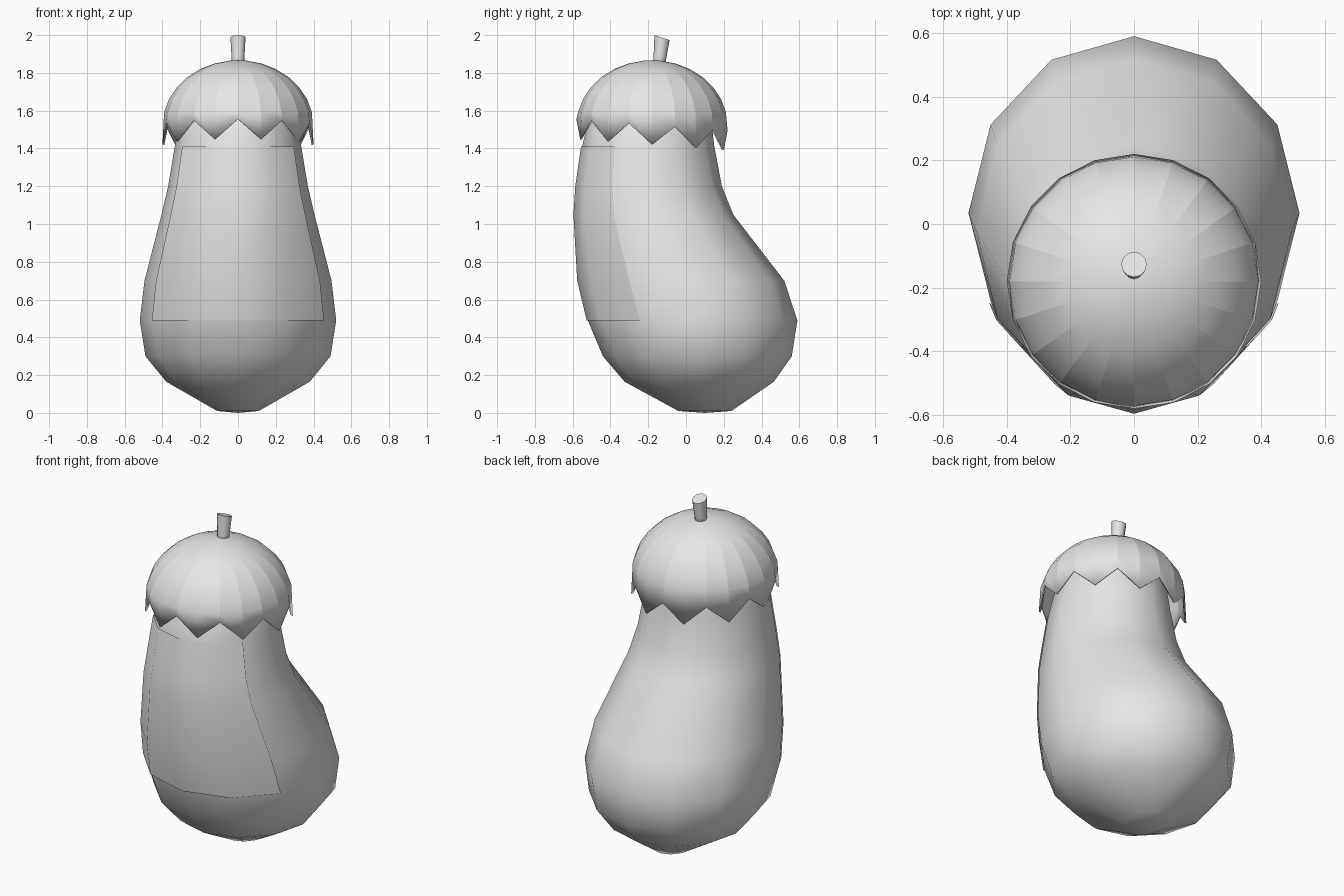
import bpy, bmesh, math

if "Cube" in bpy.data.objects:
    bpy.data.objects.remove(bpy.data.objects["Cube"])

grey = bpy.data.materials.new("plain grey")
grey.diffuse_color = (0.8, 0.8, 0.8, 1)
grey.use_nodes = True
grey.node_tree.nodes["Principled BSDF"].inputs["Base Color"].default_value = grey.diffuse_color


def make(name, verts, faces):
    me = bpy.data.meshes.new(name)
    me.from_pydata(verts, [], faces)
    bm = bmesh.new()
    bm.from_mesh(me)
    bmesh.ops.recalc_face_normals(bm, faces=bm.faces)
    bm.to_mesh(me)
    bm.free()
    me.materials.append(grey)
    for p in me.polygons:
        p.use_smooth = True
    ob = bpy.data.objects.new(name, me)
    bpy.context.collection.objects.link(ob)
    return ob


def bridge(rows, n, closed=True):
    # quads between successive rings of n points
    m = n if closed else n - 1
    return [(r * n + i, r * n + (i + 1) % n, (r + 1) * n + (i + 1) % n, (r + 1) * n + i)
            for r in range(rows - 1) for i in range(m)]


def ring(z, y0, y1, rx, steps, n=12, grow=0.0):
    c, ry = (y0 + y1) / 2, (y1 - y0) / 2
    return [((rx + grow) * math.cos(math.tau * i / n),
             c + (ry + grow) * math.sin(math.tau * i / n), z) for i in steps]


# body: horizontal oval rings (z, front y, back y, half width)
rings = [(0.01, -0.04, 0.24, 0.11), (0.165, -0.325, 0.465, 0.38), (0.30, -0.44, 0.56, 0.49),
         (0.49, -0.52, 0.59, 0.52), (0.70, -0.57, 0.52, 0.495), (1.05, -0.59, 0.25, 0.405),
         (1.20, -0.58, 0.19, 0.37), (1.41, -0.55, 0.15, 0.335), (1.58, -0.51, 0.13, 0.30),
         (1.74, -0.38, 0.02, 0.19)]
verts = [v for r in rings for v in ring(*r, range(12))]
faces = bridge(len(rings), 12)
b, t = len(verts), len(verts) + 1
verts += [(0, 0.10, 0.0), (0, -0.18, 1.79)]
last = (len(rings) - 1) * 12
for i in range(12):
    faces += [(b, (i + 1) % 12, i), (t, last + i, last + (i + 1) % 12)]
make("body", verts, faces)

# thin front panel following the body's front four sides
panel = [v for r in rings[3:8] for v in ring(*r, range(7, 12), grow=0.006)]
ob = make("front_panel", panel, bridge(5, 5, False))
if sum(p.normal.y for p in ob.data.polygons) > 0:
    ob.data.flip_normals()

# cap: fluted dome with a zigzag rim of ten teeth, slightly lower at the back
N, CY, R = 20, -0.18, 0.40
cv = []
for k in range(8):
    a = math.radians(6 + 12 * k)
    for i in range(N):
        u = math.tau * i / N
        s, c = math.sin(u), -math.cos(u)
        if k == 7:
            z = (1.525 if i % 2 == 0 else 1.42) - 0.03 * c
            r = R
        else:
            z, r = 1.52 + 0.347 * math.cos(a), R * math.sin(a)
            z = max(z, 1.56)
        cv.append((r * s, CY + r * c, z))
cf = bridge(8, N)
cv.append((0, CY, 1.867))
cf += [(len(cv) - 1, i, (i + 1) % N) for i in range(N)]
cap = make("cap", cv, cf)
if cap.data.polygons[-1].normal.z < 0:
    cap.data.flip_normals()
for e in cap.data.edges:
    i, j = sorted(e.vertices)
    if j - i == N and i >= 2 * N:
        e.use_edge_sharp = True
sol = cap.modifiers.new("thickness", "SOLIDIFY")
sol.thickness = 0.01
sol.offset = -1

# stem: short leaning cylinder with a tilted end
sv = []
for y, z, r, slope in ((-0.143, 1.83, 0.032, 0), (-0.138, 1.88, 0.034, 0), (-0.127, 1.987, 0.04, -0.33)):
    for i in range(12):
        u = math.tau * i / 12
        d = r * math.sin(u)
        sv.append((r * math.cos(u), y + d, z + slope * d))
stem = make("stem", sv, bridge(3, 12) + [tuple(range(12)), tuple(range(24, 36))])
for e in stem.data.edges:
    if min(e.vertices) >= 24:
        e.use_edge_sharp = True
